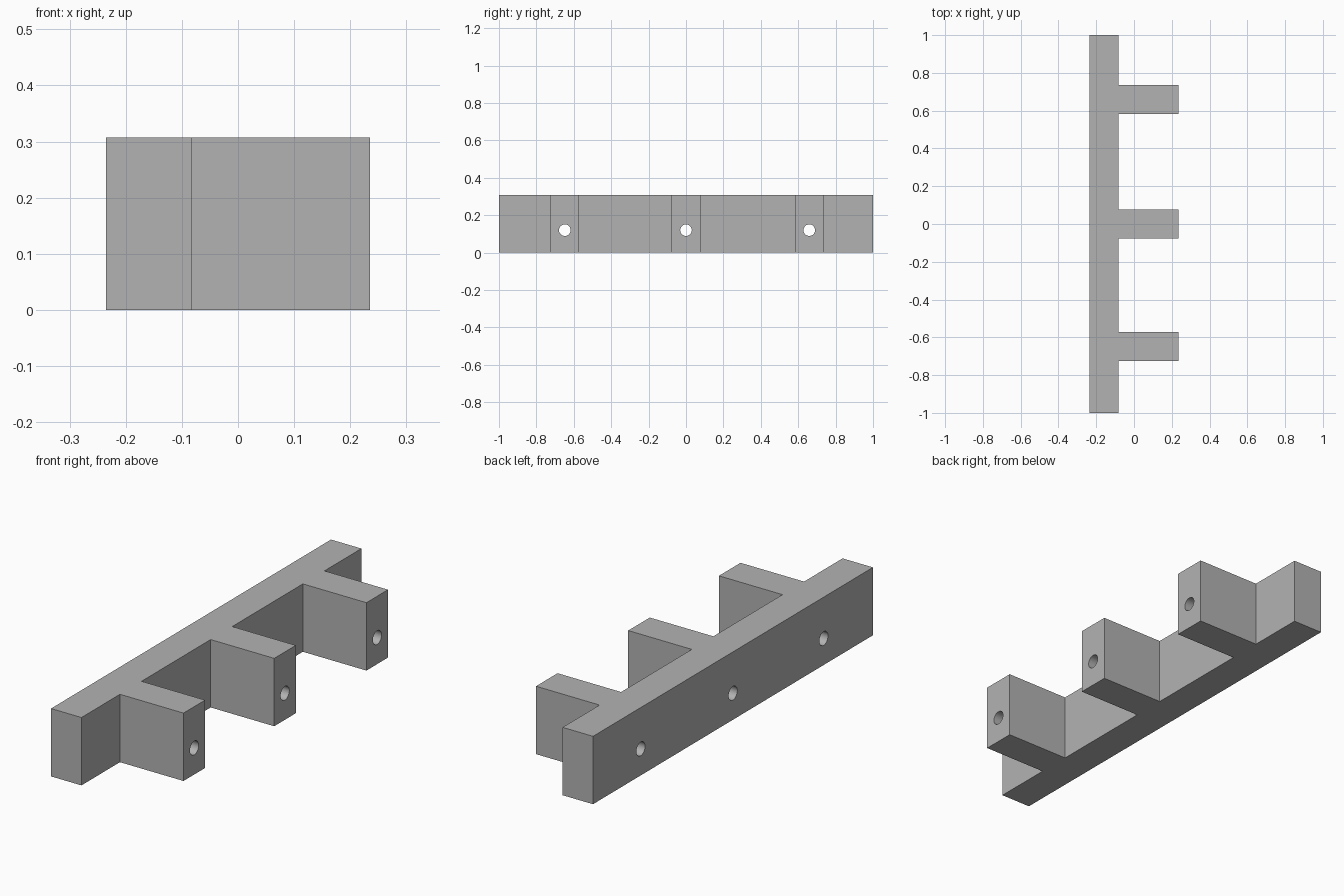
import bpy
import bmesh
from math import pi
from mathutils import Matrix, Vector

cube = bpy.data.objects.get("Cube")
if cube:
    bpy.data.objects.remove(cube, do_unlink=True)

HEIGHT = 0.307
BACK, RAIL_FRONT, TIP = -0.235, -0.083, 0.235
PRONG_HALF = 0.077
PRONG_Y = (-0.648, 0.0, 0.659)
HOLE_Z, HOLE_R = 0.12, 0.031

grey = bpy.data.materials.new("plain grey")
grey.use_nodes = True
colour = (0.45, 0.45, 0.45, 1)
grey.diffuse_color = colour
grey.node_tree.nodes["Principled BSDF"].inputs["Base Color"].default_value = colour


def make_object(name, bm):
    bmesh.ops.recalc_face_normals(bm, faces=bm.faces)
    mesh = bpy.data.meshes.new(name)
    bm.to_mesh(mesh)
    bm.free()
    mesh.materials.append(grey)
    obj = bpy.data.objects.new(name, mesh)
    bpy.context.collection.objects.link(obj)
    return obj


# Rail with three prongs: one comb-shaped outline, extruded upwards
outline = [(BACK, 1), (BACK, -1), (RAIL_FRONT, -1)]
for y in PRONG_Y:
    low, high = y - PRONG_HALF, y + PRONG_HALF
    outline += [(RAIL_FRONT, low), (TIP, low), (TIP, high), (RAIL_FRONT, high)]
outline.append((RAIL_FRONT, 1))

bm = bmesh.new()
base = bm.faces.new([bm.verts.new((x, y, 0)) for x, y in outline])
top = bmesh.ops.extrude_face_region(bm, geom=[base])
bmesh.ops.translate(bm, vec=Vector((0, 0, HEIGHT)),
                    verts=[v for v in top["geom"] if isinstance(v, bmesh.types.BMVert)])
rack = make_object("pronged_rail", bm)

# Screw holes running lengthwise through every prong
bm = bmesh.new()
for y in PRONG_Y:
    place = Matrix.Translation((0, y, HOLE_Z)) @ Matrix.Rotation(pi / 2, 4, "Y")
    bmesh.ops.create_cone(bm, cap_ends=True, segments=32, radius1=HOLE_R,
                          radius2=HOLE_R, depth=0.6, matrix=place)
cutter = make_object("hole_cutter", bm)
cutter.hide_render = True

cut = rack.modifiers.new("screw holes", "BOOLEAN")
cut.operation = "DIFFERENCE"
cut.solver = "EXACT"
cut.object = cutter

# Bake the holes, drop the cutter and smooth the hole walls
bpy.context.view_layer.objects.active = rack
rack.select_set(True)
bpy.ops.object.modifier_apply(modifier=cut.name)
bpy.data.objects.remove(cutter, do_unlink=True)
bpy.ops.object.shade_smooth_by_angle()
